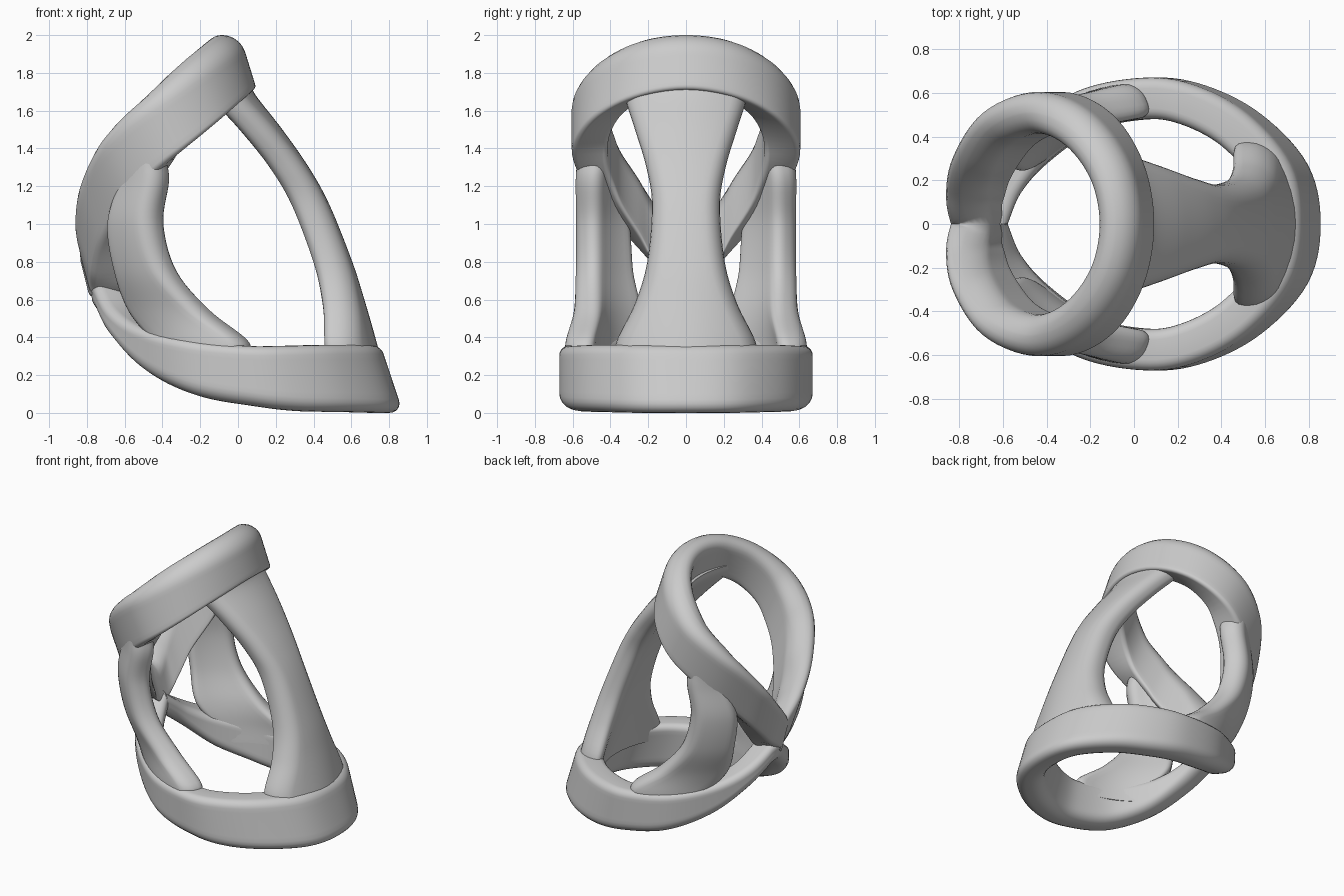
import bpy, bmesh, math
from mathutils import Vector

if "Cube" in bpy.data.objects:
    bpy.data.objects.remove(bpy.data.objects["Cube"])

grey = bpy.data.materials.new("plain grey")
grey.use_nodes = True
grey.diffuse_color = (0.6, 0.6, 0.6, 1)
grey.node_tree.nodes["Principled BSDF"].inputs["Base Color"].default_value = (0.6, 0.6, 0.6, 1)


def smooth_rows(rows, before=None, steps=7):
    """Catmull-Rom interpolation through rows of numbers."""
    rows = [Vector(r) for r in rows]
    first = Vector(before) if before else 2 * rows[0] - rows[1]
    ext = [first] + rows + [2 * rows[-1] - rows[-2]]
    out = []
    for a, b, c, d in zip(ext, ext[1:], ext[2:], ext[3:]):
        for i in range(steps):
            t = i / steps
            out.append(0.5 * (2 * b + (c - a) * t + (2 * a - 5 * b + 4 * c - d) * t ** 2
                              + (3 * b - a - 3 * c + d) * t ** 3))
    return out + [rows[-1]]


def rounded_section(center, normal, axis, half, radii, bend=0):
    """Rounded rectangle: thickness along normal, length along axis, a radius per end."""
    length = axis.length / 2
    axis = axis.normalized()
    pts = []
    for k, (su, sv) in enumerate([(1, 1), (-1, 1), (-1, -1), (1, -1)]):
        radius = radii[k // 2]
        for i in range(6):
            ang = math.pi / 2 * (k + i / 5)
            pts.append((su * (half - radius) + radius * math.cos(ang),
                        sv * (length - radius) + radius * math.sin(ang)))
    # extra points along the two long sides let the section bend
    full = []
    for i, (u, v) in enumerate(pts):
        full.append((u, v))
        if i in (11, 23):
            end = pts[(i + 1) % len(pts)][1]
            full += [(u, v + (end - v) * j / 8) for j in range(1, 8)]
    return [center + normal * (u - bend * v * v) + axis * v for u, v in full]


def loft(name, sections, capped, mirrored):
    bm = bmesh.new()
    rings = [[bm.verts.new(p) for p in s] for s in sections]
    n = len(rings[0])
    for a, b in zip(rings, rings[1:]):
        for i in range(n):
            bm.faces.new((a[i], a[(i + 1) % n], b[(i + 1) % n], b[i]))
    if capped:
        bm.faces.new(rings[0])
        bm.faces.new(rings[-1])
    bmesh.ops.recalc_face_normals(bm, faces=bm.faces)
    if bm.calc_volume(signed=True) < 0:
        bmesh.ops.reverse_faces(bm, faces=bm.faces)
    mesh = bpy.data.meshes.new(name)
    bm.to_mesh(mesh)
    bm.free()
    mesh.materials.append(grey)
    obj = bpy.data.objects.new(name, mesh)
    bpy.context.collection.objects.link(obj)
    if mirrored:
        mod = obj.modifiers.new("Mirror", 'MIRROR')
        mod.use_axis = (False, True, False)
        mod.merge_threshold = 0.002
    bpy.ops.object.select_all(action='DESELECT')
    obj.select_set(True)
    bpy.context.view_layer.objects.active = obj
    bpy.ops.object.shade_smooth_by_angle(angle=math.radians(40))


def band(name, rows, half, radii):
    """Half loop from y=0 to y=0; rows hold top point, then top-to-bottom shift."""
    x, y, z, dx, dz = rows[1]
    rows = smooth_rows(rows, before=(x, -y, z, dx, dz))
    tops = [Vector(r[:3]) for r in rows]
    last = len(rows) - 1
    sections = []
    for i, r in enumerate(rows):
        tangent = tops[min(i + 1, last)] - tops[max(i - 1, 0)]
        normal = Vector((tangent.y, -tangent.x, 0)).normalized()
        if i in (0, last):
            normal = Vector((1 if i == 0 else -1, 0, 0))
        shift = Vector((r[3], 0, r[4]))
        sections.append(rounded_section(tops[i] + shift / 2, normal, -shift, half, radii))
    for p in sections[0] + sections[-1]:
        p.y = 0
    loft(name, sections, False, True)


# Upper band: tilted loop dropping to the pinched tip
band("upper_band", [
    (-0.085, 0, 2.0, 0.09, -0.29), (-0.135, 0.24, 1.965, 0.1, -0.3),
    (-0.28, 0.43, 1.855, 0.13, -0.31), (-0.47, 0.51, 1.69, 0.15, -0.32),
    (-0.66, 0.44, 1.49, 0.16, -0.33), (-0.77, 0.27, 1.25, 0.14, -0.33),
    (-0.79, 0.12, 1.04, 0.11, -0.32), (-0.76, 0, 0.89, 0.07, -0.28)], 0.095, (0.09, 0.03))

# Lower band: teardrop loop rising to the same tip
band("lower_band", [
    (0.66, 0, 0.36, 0.12, -0.36), (0.62, 0.23, 0.36, 0.11, -0.36),
    (0.45, 0.43, 0.36, 0.09, -0.355), (0.24, 0.545, 0.355, 0.07, -0.345),
    (0.04, 0.575, 0.355, 0.05, -0.32), (-0.23, 0.52, 0.385, 0.03, -0.295),
    (-0.46, 0.36, 0.45, 0.02, -0.24), (-0.6, 0.19, 0.55, 0, -0.17),
    (-0.68, 0, 0.7, 0, -0.16)], 0.095, (0.05, 0.075))

# Waisted plate joining the two bands; rows hold x, z, half width
plate = []
for x, z, w in smooth_rows([
        (-0.03, 1.75, 0.31), (0.0, 1.68, 0.325), (0.14, 1.5, 0.27), (0.28, 1.3, 0.21),
        (0.39, 1.1, 0.18), (0.51, 0.8, 0.205), (0.58, 0.58, 0.27), (0.64, 0.37, 0.37),
        (0.67, 0.24, 0.37)]):
    plate.append(rounded_section(Vector((x, 0, z)), Vector((1, 0, 0)),
                                 Vector((0, 2 * w, 0)), 0.095, (0.08, 0.08), bend=0.9))
loft("waisted_plate", plate, True, False)

# Curved side struts; rows hold centre, length and heading in degrees
struts = []
for x, y, z, length, deg in smooth_rows([
        (-0.48, 0.485, 1.32, 0.2, 26), (-0.5, 0.475, 1.22, 0.26, 34), (-0.55, 0.455, 1.0, 0.31, 40),
        (-0.5, 0.45, 0.75, 0.35, 38), (-0.38, 0.45, 0.54, 0.46, 32), (-0.21, 0.515, 0.37, 0.52, 22),
        (-0.19, 0.515, 0.26, 0.42, 22)]):
    ang = math.radians(deg)
    along = Vector((math.cos(ang), math.sin(ang), 0))
    outward = Vector((-along.y, along.x, 0))
    struts.append(rounded_section(Vector((x, y, z)), outward, along * length,
                                  0.085, (0.07, 0.05), bend=0.8))
loft("side_struts", struts, True, True)
